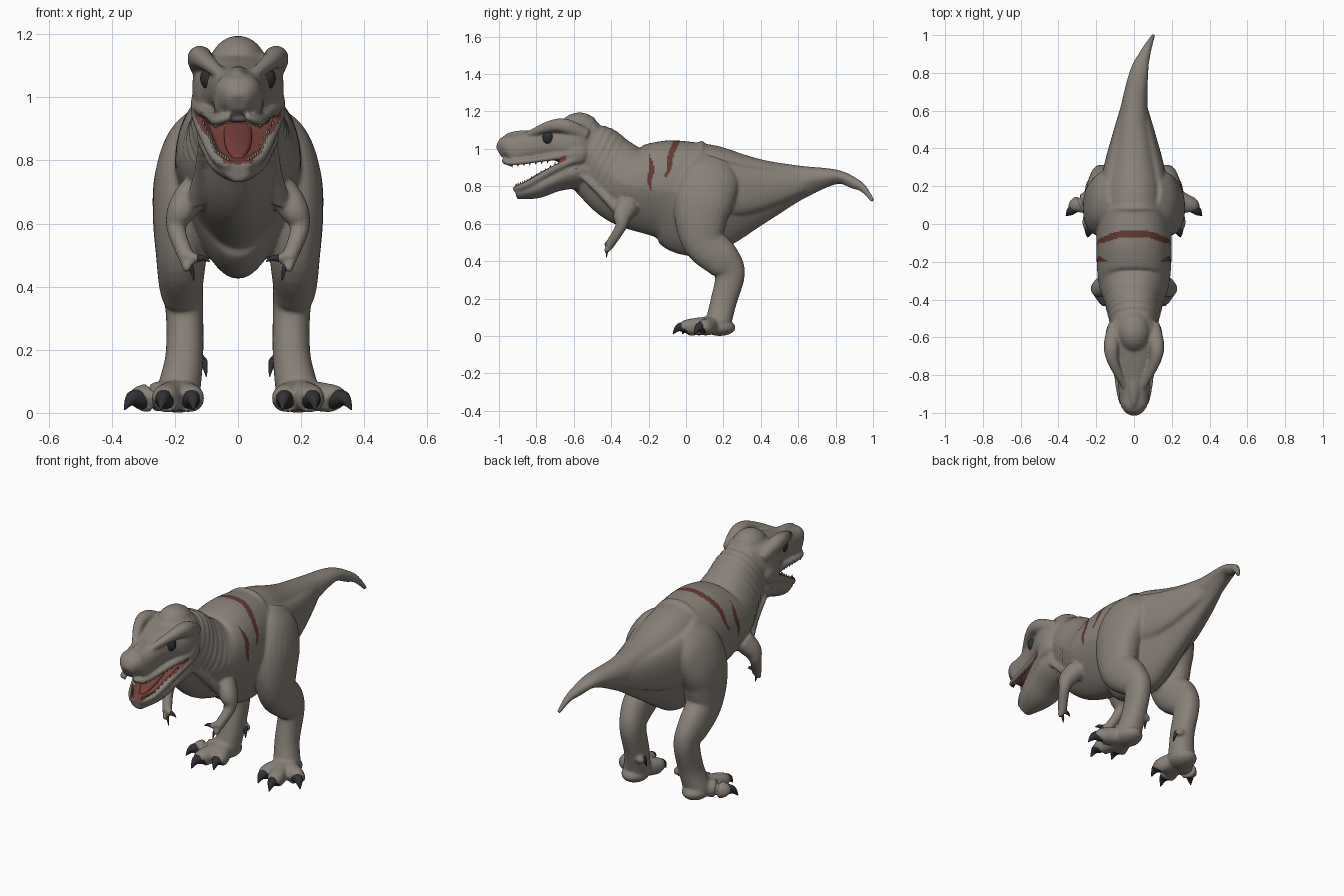
import bpy, bmesh, math
from mathutils import Vector, Matrix

cube = bpy.data.objects.get("Cube")
if cube:
    bpy.data.objects.remove(cube, do_unlink=True)


def material(name, *rgb):
    m = bpy.data.materials.new(name)
    m.use_nodes = True
    m.diffuse_color = (*rgb, 1)
    node = m.node_tree.nodes["Principled BSDF"]
    node.inputs["Base Color"].default_value = (*rgb, 1)
    node.inputs["Roughness"].default_value = .7
    return m


HIDE = material("grey brown hide", .25, .22, .19)
RED = material("dark red flesh", .18, .05, .04)
SCAR = material("deep red scar", .125, .042, .034)
CLAW = material("charcoal claw", .03, .03, .036)
EYE = material("dark eye", .025, .03, .03)
TOOTH = material("dull tooth", .2, .17, .14)


def spline(a, b, c, d, t):
    return [.5 * (2 * q + (r - p) * t + (2 * p - 5 * q + 4 * r - s) * t * t
                  + (3 * q - p - 3 * r + s) * t ** 3) for p, q, r, s in zip(a, b, c, d)]


def tube(bm, pts, sides=24, steps=6, square=.9, taper=0):
    """Loft rings along a smooth path of (x, y, z, side radius, other radius)."""
    pts = [tuple(p) if len(p) == 5 else (*p, p[3]) for p in pts]
    ext = [pts[0]] + pts + [pts[-1]]
    path = [spline(*ext[i:i + 4], k / steps) for i in range(len(pts) - 1) for k in range(steps)]
    path.append(pts[-1])
    rings = []
    for i, p in enumerate(path):
        before, after = path[max(i - 1, 0)], path[min(i + 1, len(path) - 1)]
        along = (Vector(after[:3]) - Vector(before[:3])).normalized()
        side = Vector((1, 0, 0)) if abs(along.x) < .9 else Vector((0, 1, 0))
        side = (side - along * side.dot(along)).normalized()
        up = along.cross(side)
        ring = []
        for k in range(sides):
            angle = math.tau * k / sides
            c, s = math.cos(angle), math.sin(angle)
            u = math.copysign(abs(c) ** square, c) * (1 - taper * max(0, -s))
            v = math.copysign(abs(s) ** square, s)
            ring.append(bm.verts.new(Vector(p[:3]) + side * u * p[3] + up * v * p[4]))
        rings.append(ring)
    for ring, following in zip(rings, rings[1:]):
        for k in range(sides):
            j = (k + 1) % sides
            bm.faces.new((ring[k], ring[j], following[j], following[k]))
    bm.faces.new(rings[0][::-1])
    bm.faces.new(rings[-1])


def central(bm, profile, **shape):
    """Loft a profile of (y, z, half width, half height); the tail end swings to the left."""
    tube(bm, [(max(0, y - .6) ** 2 * .65, y, z, w, h) for y, z, w, h in profile],
         sides=48, **shape)


def ball(bm, centre, size):
    bmesh.ops.create_uvsphere(bm, u_segments=24, v_segments=14, radius=1,
                              matrix=Matrix.Translation(centre) @ Matrix.Diagonal((*size, 1)))


def flip(pts, s):
    return [(p[0] * s, *p[1:]) for p in pts]


def digit(skin, claws, root, knuckle, tip, r, s):
    """A fleshy toe or finger from root to knuckle, with a curved claw to the tip."""
    root, knuckle, tip = (Vector((p[0] * s, *p[1:])) for p in (root, knuckle, tip))
    end = knuckle.lerp(tip, .25)
    tube(skin, [(*root, r * 1.1), (*knuckle, r), (*end, r * .65)])
    bend = knuckle.lerp(tip, .6)
    bend.z = max(knuckle.z, tip.z)
    tube(claws, [(*knuckle, r * .75), (*bend, r * .5), (*tip, .002)], sides=14)


def finish(name, bm, *mats):
    bmesh.ops.recalc_face_normals(bm, faces=bm.faces)
    me = bpy.data.meshes.new(name)
    bm.to_mesh(me)
    bm.free()
    for m in mats:
        me.materials.append(m)
    me.shade_smooth()
    ob = bpy.data.objects.new(name, me)
    bpy.context.collection.objects.link(ob)
    return ob


skin = bmesh.new()
# tail, trunk and neck
central(skin, [(1, .72, .01, .01), (.95, .785, .02, .02), (.9, .815, .03, .03),
               (.8, .85, .05, .04), (.6, .82, .075, .095), (.4, .78, .12, .175),
               (.2, .75, .17, .27), (.05, .735, .19, .31), (-.1, .78, .2, .27),
               (-.3, .8, .19, .22), (-.42, .88, .155, .2), (-.5, .96, .135, .185),
               (-.58, 1.02, .115, .14)], taper=.38)
# skull, crown and nose ridge
central(skin, [(-.47, 1.04, .09, .11), (-.56, 1.03, .14, .125), (-.64, 1.03, .14, .11),
               (-.72, 1.03, .11, .09), (-.8, 1.02, .09, .08), (-.9, 1, .08, .08),
               (-.96, 1, .07, .07), (-1, .98, .03, .03)], square=.8)
ball(skin, (0, -.57, 1.1), (.09, .11, .095))
ball(skin, (0, -.85, 1.07), (.03, .12, .03))
# lower jaw
central(skin, [(-.48, .89, .11, .09), (-.6, .87, .13, .085), (-.7, .83, .115, .06),
               (-.8, .785, .09, .05), (-.91, .76, .04, .03)], square=.8, taper=.35)

LOWER_LIP = [(.13, -.59, .945, .02), (.11, -.7, .895, .02), (.07, -.85, .81, .017),
             (.025, -.92, .785, .015)]
UPPER_LIP = [(.13, -.61, .97, .02), (.1, -.74, .95, .016), (.07, -.93, .925, .014),
             (.025, -.98, .94, .012)]
BROW = [(.1, -.53, 1.07, .035), (.12, -.64, 1.12, .04), (.11, -.73, 1.12, .03),
        (.05, -.86, 1.07, .015)]
LEG = [(.1, .17, .93, .05, .09), (.14, .14, .85, .085, .15), (.17, .1, .74, .095, .16),
       (.18, .08, .62, .09, .14), (.18, .1, .5, .08, .115), (.18, .19, .41, .07, .1),
       (.17, .235, .33, .06, .08), (.17, .2, .18, .06, .07), (.19, .17, .06, .07, .07)]
HAUNCH = [(.13, .1, .8, .07, .16), (.1, .3, .78, .06, .135), (.06, .5, .8, .045, .09),
          (.03, .65, .83, .03, .05)]
ARM = [(.14, -.31, .7, .05, .06), (.18, -.34, .64, .045, .05), (.195, -.35, .58, .03, .03),
       (.16, -.41, .485, .025, .025)]
NECK_CORD = [(.11, -.56, .86, .015), (.12, -.45, .76, .02), (.135, -.36, .67, .03)]
# knuckle and claw tip of each toe and finger
TOES = [((.3, .1, .045), (.36, .045, .01)), ((.23, .01, .045), (.245, -.07, .01)),
        ((.15, .05, .045), (.14, -.02, .01))]
FINGERS = [((.135, -.42, .49), (.09, -.43, .48)), ((.16, -.42, .46), (.14, -.425, .42))]

# lips, brows, cheeks, arms, legs, feet and claws on both sides
for s, label in ((1, "left"), (-1, "right")):
    for part in (LOWER_LIP, UPPER_LIP, BROW, LEG, HAUNCH, ARM, NECK_CORD):
        tube(skin, flip(part, s))
    ball(skin, (s * .12, -.585, .975), (.03, .06, .06))
    ball(skin, (s * .19, .18, .045), (.07, .085, .045))
    ball(skin, (s * .04, -.945, 1.045), (.025, .03, .02))
    claws = bmesh.new()
    for knuckle, tip in TOES:
        digit(skin, claws, (.19, .15, .06), knuckle, tip, .044, s)
    digit(skin, claws, (.16, .22, .18), (.12, .24, .16), (.1, .21, .115), .024, s)
    finish(label + "_toe_claws", claws, CLAW)
    claws = bmesh.new()
    for knuckle, tip in FINGERS:
        digit(skin, claws, (.165, -.4, .495), knuckle, tip, .017, s)
    finish(label + "_finger_claws", claws, CLAW)

# fuse the hide into one continuous surface
body = finish("hide_body", skin)
fuse = body.modifiers.new("fuse", 'REMESH')
fuse.mode = 'VOXEL'
fuse.voxel_size = .0075
soft = body.modifiers.new("soften", 'SMOOTH')
soft.factor = .5
soft.iterations = 6
bpy.context.view_layer.update()
fused = bpy.data.meshes.new_from_object(body.evaluated_get(bpy.context.evaluated_depsgraph_get()))
body.modifiers.clear()
body.data = fused
fused.name = "hide_body"
fused.materials.clear()
for m in (HIDE, RED, SCAR):
    fused.materials.append(m)

# shallow wrinkles round the neck
normals = [v.normal.copy() for v in fused.vertices]
for v, normal in zip(fused.vertices, normals):
    fade = max(0, 1 - abs(v.co.y + .43) / .13) * (v.co.z > .8)
    v.co += normal * .002 * fade * math.sin(150 * (v.co.y - .5 * v.co.z))


def is_mouth(c, n):
    # flesh showing at the corners of the jaws
    if -.77 < c.y < -.64 and abs(c.z - .95 - (c.y + .65) * .5) < .014:
        return True
    if not (-.94 < c.y < -.57 and .77 < c.z < .98) or abs(c.x) > .1 + (c.y + .7) * .25:
        return False
    middle = .945 + (c.y + .62) * .3
    floor = n.z > .15 and c.z < middle
    palate = n.z < -.45 and c.z > middle
    throat = n.y < -.4 and c.y > -.74 and c.z < .955
    return floor or palate or throat


def is_scar(c):
    wave = .006 * math.sin(45 * c.z + 12 * abs(c.x))
    across = abs(c.y + .05 + .3 * (1.05 - c.z) + wave)
    if c.z > .85 and across < min(.018, .008 + .07 * (c.z - .85)):
        return True
    height = (c.z - .78) / .19
    return 0 < height < 1 and abs(c.x) > .08 and \
        abs(c.y + .19 + wave) < .014 * math.sin(math.pi * height) + .002


for f in fused.polygons:
    f.material_index = 1 if is_mouth(f.center, f.normal) else 2 if is_scar(f.center) else 0
fused.shade_smooth()

# tongue
bm = bmesh.new()
central(bm, [(-.6, .91, .045, .02), (-.68, .9, .045, .02), (-.8, .845, .04, .016),
             (-.87, .805, .015, .01)])
finish("tongue", bm, RED)

# eyes, nostrils and short teeth
for s, label in ((1, "left"), (-1, "right")):
    for name, centre, size in (("_eye", (s * .09, -.737, 1.06), (.03, .03, .036)),
                               ("_nostril", (s * .055, -.955, 1.02), (.014, .02, .01))):
        bm = bmesh.new()
        ball(bm, centre, size)
        finish(label + name, bm, EYE)
    bm = bmesh.new()
    for lip, way in ((UPPER_LIP, -1), (LOWER_LIP, 1)):
        for a, b in zip(lip[1:], lip[2:]):
            for k in range(6):
                x, y, z, r = [p + (q - p) * k / 6 for p, q in zip(a, b)]
                tube(bm, [(x * s, y, z + way * r * .6, .007),
                          (x * s, y, z + way * r * 1.7, .001)], sides=8, steps=2)
    finish(label + "_teeth", bm, TOOTH)
